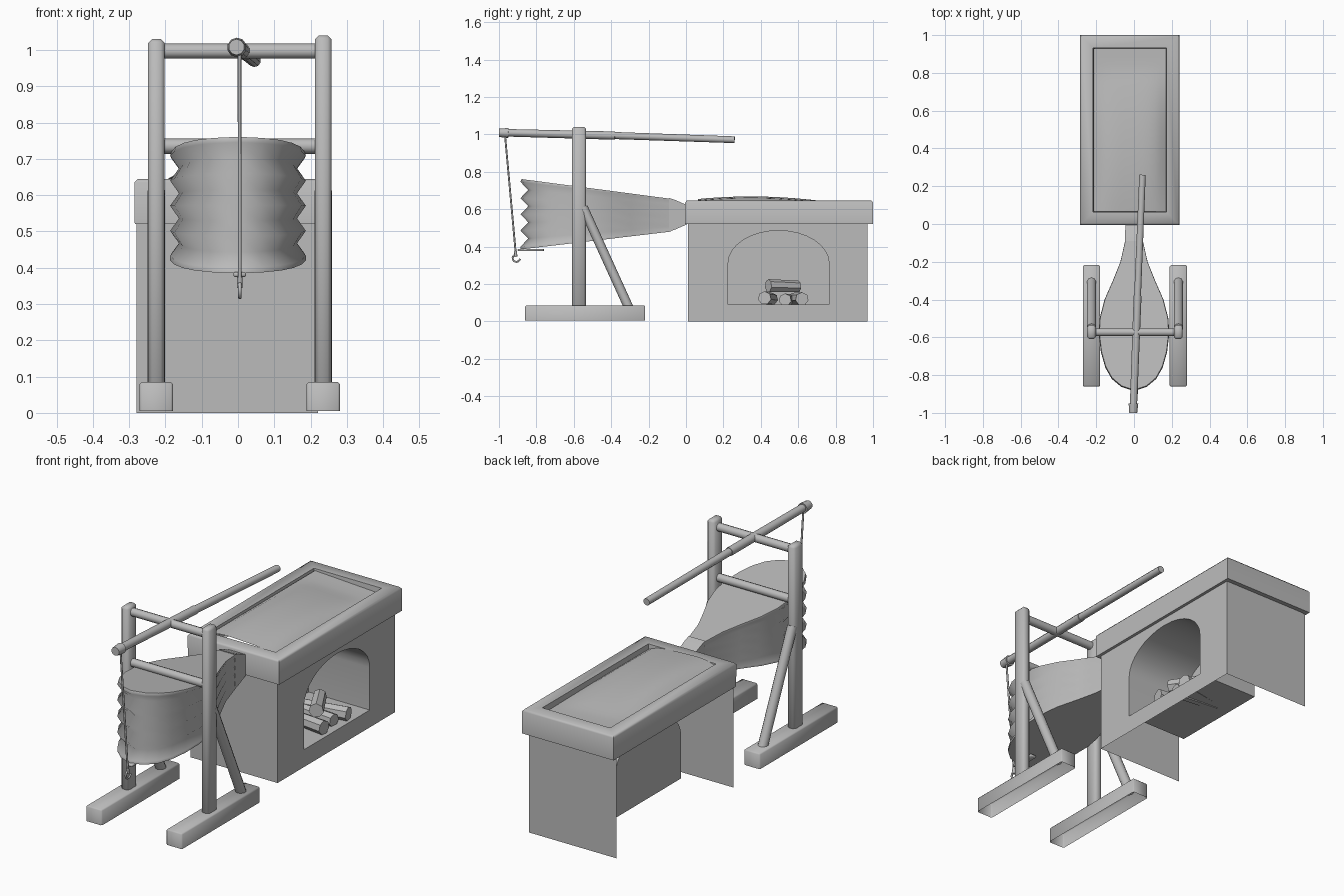
import bpy, bmesh, math
from mathutils import Vector, Matrix

cube = bpy.data.objects.get("Cube")
if cube:
    bpy.data.objects.remove(cube, do_unlink=True)

grey = bpy.data.materials.new("plain grey")
grey.use_nodes = True
grey.diffuse_color = (0.5, 0.5, 0.5, 1)
grey.node_tree.nodes["Principled BSDF"].inputs["Base Color"].default_value = (0.5, 0.5, 0.5, 1)


def finish(name, bm, angle=None):
    """Turn a bmesh into an object; edges steeper than angle stay sharp."""
    bm.normal_update()
    for f in bm.faces:
        f.smooth = angle is not None
    if angle is not None:
        for e in bm.edges:
            if len(e.link_faces) == 2 and e.calc_face_angle(0) > math.radians(angle):
                e.smooth = False
    mesh = bpy.data.meshes.new(name)
    bm.to_mesh(mesh)
    bm.free()
    ob = bpy.data.objects.new(name, mesh)
    bpy.context.collection.objects.link(ob)
    mesh.materials.append(grey)
    return ob


def bar(name, a, b, r1, r2=None, sides=10):
    a, b = Vector(a), Vector(b)
    d = b - a
    bm = bmesh.new()
    m = Matrix.Translation((a + b) / 2) @ d.to_track_quat('Z', 'Y').to_matrix().to_4x4()
    bmesh.ops.create_cone(bm, cap_ends=True, segments=sides, radius1=r1,
                          radius2=r2 or r1, depth=d.length, matrix=m)
    return finish(name, bm, 50)


def box(name, lo, hi, bevel=0.008, open_bottom=False):
    lo, hi = Vector(lo), Vector(hi)
    bm = bmesh.new()
    bmesh.ops.create_cube(bm, size=1, matrix=Matrix.Translation((lo + hi) / 2)
                          @ Matrix.Diagonal((*(hi - lo), 1)))
    if open_bottom:
        low = min(bm.faces, key=lambda f: f.calc_center_median().z)
        bmesh.ops.delete(bm, geom=[low], context='FACES_ONLY')
    edges = [e for e in bm.edges if len(e.link_faces) == 2]
    bmesh.ops.bevel(bm, geom=edges, offset=bevel, segments=1, affect='EDGES')
    return finish(name, bm, 50)


def loft(bm, rings):
    """Bridge closed rings of points with quads and return the vertex rings."""
    vs = [[bm.verts.new(p) for p in ring] for ring in rings]
    n = len(vs[0])
    for r, s in zip(vs, vs[1:]):
        for i in range(n):
            bm.faces.new((r[i], r[(i + 1) % n], s[(i + 1) % n], s[i]))
    return vs


def wire(name, points, radius):
    cu = bpy.data.curves.new(name, 'CURVE')
    cu.dimensions = '3D'
    cu.bevel_depth = radius
    cu.bevel_resolution = 2
    cu.use_fill_caps = True
    sp = cu.splines.new('POLY')
    sp.points.add(len(points) - 1)
    for p, co in zip(sp.points, points):
        p.co = (*co, 1)
    cu.materials.append(grey)
    ob = bpy.data.objects.new(name, cu)
    bpy.context.collection.objects.link(ob)


# Hearth body: end panels and an arched side wall, open on the far side
X0, X1, Y0, Y1, ZT = -0.28, 0.22, 0.01, 0.97, 0.53
for name, y, n in (("hearth_front_panel", Y0, -1), ("hearth_back_panel", Y1, 1)):
    bm = bmesh.new()
    f = bm.faces.new([bm.verts.new(p) for p in
                      ((X0, y, 0), (X1, y, 0), (X1, y, ZT), (X0, y, ZT))])
    f.normal_update()
    if f.normal.y * n < 0:
        f.normal_flip()
    finish(name, bm)

MID, HALF, SPRING, SILL = 0.495, 0.27, 0.31, 0.09
arch = [(MID + HALF, SILL)]
for i in range(17):
    t = math.pi * i / 16
    arch.append((MID + HALF * math.cos(t), SPRING + 0.175 * math.sin(t)))
arch.append((MID - HALF, SILL))

bm = bmesh.new()
edges = []
for loop in (((Y0, 0), (Y1, 0), (Y1, ZT), (Y0, ZT)), arch):
    vs = [bm.verts.new((X1, y, z)) for y, z in loop]
    edges += [bm.edges.new((vs[i - 1], vs[i])) for i in range(len(vs))]
bmesh.ops.triangle_fill(bm, edges=edges, use_beauty=True, normal=(1, 0, 0))
bm.normal_update()
for f in bm.faces:
    if f.normal.x < 0:
        f.normal_flip()
finish("hearth_arched_wall", bm)

# Wood niche behind the arch
bm = bmesh.new()
rings = loft(bm, [[(x, y, z) for y, z in arch] for x in (X1, -0.13)])
bm.faces.new(rings[1])
bmesh.ops.recalc_face_normals(bm, faces=bm.faces)
bmesh.ops.reverse_faces(bm, faces=bm.faces)
finish("wood_niche", bm, 40)

# Rim of the hearth, lofted as a rectangular frame
def rect(dx, dy, z):
    cx, cy = -0.0225, 0.4975
    return [(cx + sx * dx, cy + sy * dy, z) for sx, sy in ((-1, -1), (1, -1), (1, 1), (-1, 1))]

bm = bmesh.new()
loft(bm, [rect(0.235, 0.47, 0.525), rect(0.262, 0.5025, 0.52), rect(0.2625, 0.5025, 0.635),
          rect(0.254, 0.494, 0.645), rect(0.194, 0.434, 0.645), rect(0.19, 0.43, 0.6)])
finish("hearth_rim", bm, 50)

# Coal bed: a sheet mounded towards the bellows
bm = bmesh.new()
bmesh.ops.create_grid(bm, x_segments=12, y_segments=20, size=1)
for v in bm.verts:
    u, w = v.co.x, v.co.y
    mound = (1 - u ** 4) * max(0, 1 - (w + 0.35) ** 2 / 1.2)
    v.co = (-0.0175 + 0.1925 * u, 0.4975 + 0.4325 * w, 0.625 - 0.01 * u + 0.04 * mound)
finish("coal_bed", bm, 60)

# Firewood
logs = [((0.20, 0.42, 0.125), (-0.08, 0.46, 0.12), 0.036),
        ((0.18, 0.53, 0.115), (-0.06, 0.55, 0.115), 0.034),
        ((0.20, 0.62, 0.12), (-0.08, 0.57, 0.12), 0.036),
        ((0.14, 0.44, 0.19), (0.05, 0.60, 0.185), 0.036)]
for i, (a, b, r) in enumerate(logs):
    bar(f"firewood_{i + 1}", a, b, r, r * 0.9, 7)

# Bellows: pear outline stacked in pleats between two sloping boards
half = [(-0.08, 0.045), (-0.2, 0.072), (-0.3, 0.112), (-0.4, 0.156), (-0.5, 0.182),
        (-0.58, 0.187), (-0.68, 0.175), (-0.76, 0.152), (-0.82, 0.118), (-0.862, 0.068)]
outline = [(w, y) for y, w in half] + [(0, -0.885)] + [(-w, y) for y, w in reversed(half)]

def bellows_point(x, y, t, scale=1.0):
    s = (-0.08 - y) / 0.8
    low, high = 0.48 - 0.095 * s, 0.655 + 0.105 * s
    yy = -0.08 + (y + 0.08) * (1 - (1 - scale) * 0.4)
    return (x * scale, yy, low + (high - low) * t)

levels = [(0, 1), (0.04, 1)]
levels += [(0.04 + 0.92 * i / 8, 0.87 if i % 2 else 1) for i in range(1, 9)] + [(1, 0.98)]
bm = bmesh.new()
rings = loft(bm, [[bellows_point(x, y, t, s) for x, y in outline] for t, s in levels])
for ring in (rings[0], rings[-1]):
    bm.faces.new(ring)
bmesh.ops.recalc_face_normals(bm, faces=bm.faces)
ends = set(rings[0]) | set(rings[-1])
corners = {r[0] for r in rings} | {r[-1] for r in rings}
bag = finish("bellows", bm, 180)
top_ids = len(outline)
last = top_ids * (len(levels) - 1)
for e in bag.data.edges:
    a, b = e.vertices
    board = (a < top_ids and b < top_ids) or (a >= last and b >= last)
    end = a % top_ids in (0, top_ids - 1) and b % top_ids in (0, top_ids - 1)
    e.use_edge_sharp = board or end

# Nozzle into the hearth
bm = bmesh.new()
rings = loft(bm, [[(sx * w, y, 0.57 + sz * h) for sx, sz in ((-1, -1), (1, -1), (1, 1), (-1, 1))]
                  for y, w, h in ((-0.09, 0.047, 0.09), (-0.06, 0.047, 0.08), (0.02, 0.045, 0.045))])
for ring in (rings[0], rings[-1]):
    bm.faces.new(ring)
bmesh.ops.recalc_face_normals(bm, faces=bm.faces)
finish("bellows_nozzle", bm, 40)

# Pull tab, rope and hook under the bellows
box("pull_tab", (-0.012, -0.9, 0.375), (0.022, -0.76, 0.388), 0.003)
wire("pull_rope", [(0.004, -0.968, 1.0), (0.005, -0.91, 0.36)], 0.005)
bar("hook_sleeve", (0.005, -0.912, 0.375), (0.005, -0.909, 0.345), 0.008)
wire("pull_hook", [(0.005, -0.907 + 0.02 * math.sin(a), 0.338 + 0.02 * math.cos(a))
                   for a in (math.radians(-10 - 25 * i) for i in range(11))], 0.005)

# Support frame: one foot, post and brace on each side
CX = 0.005
for side, s, top in (("left", 1, 1.04), ("right", -1, 1.03)):
    x = CX + s * 0.23
    box(side + "_foot", (x - 0.046, -0.86, 0.005), (x + 0.046, -0.218, 0.085), 0.006, True)
    box(side + "_post", (x - 0.023, -0.61, 0.07), (x + 0.023, -0.535, top), 0.011)
    bar(side + "_brace", (x, -0.55, 0.61), (x, -0.3, 0.06), 0.025)
for name, z in (("upper_crossbar", 0.997), ("lower_crossbar", 0.735)):
    bar(name, (CX - 0.22, -0.573, z), (CX + 0.22, -0.573, z), 0.021)

# Lever pole
bar("lever_thick", (-0.004, -0.99, 1.009), (0.019, -0.38, 0.993), 0.02, 0.022)
bar("lever_thin", (0.018, -0.4, 0.994), (0.045, 0.26, 0.971), 0.019, 0.018)
bar("lever_knob", (-0.004, -1.0, 1.008), (-0.003, -0.95, 1.007), 0.022, 0.027)
